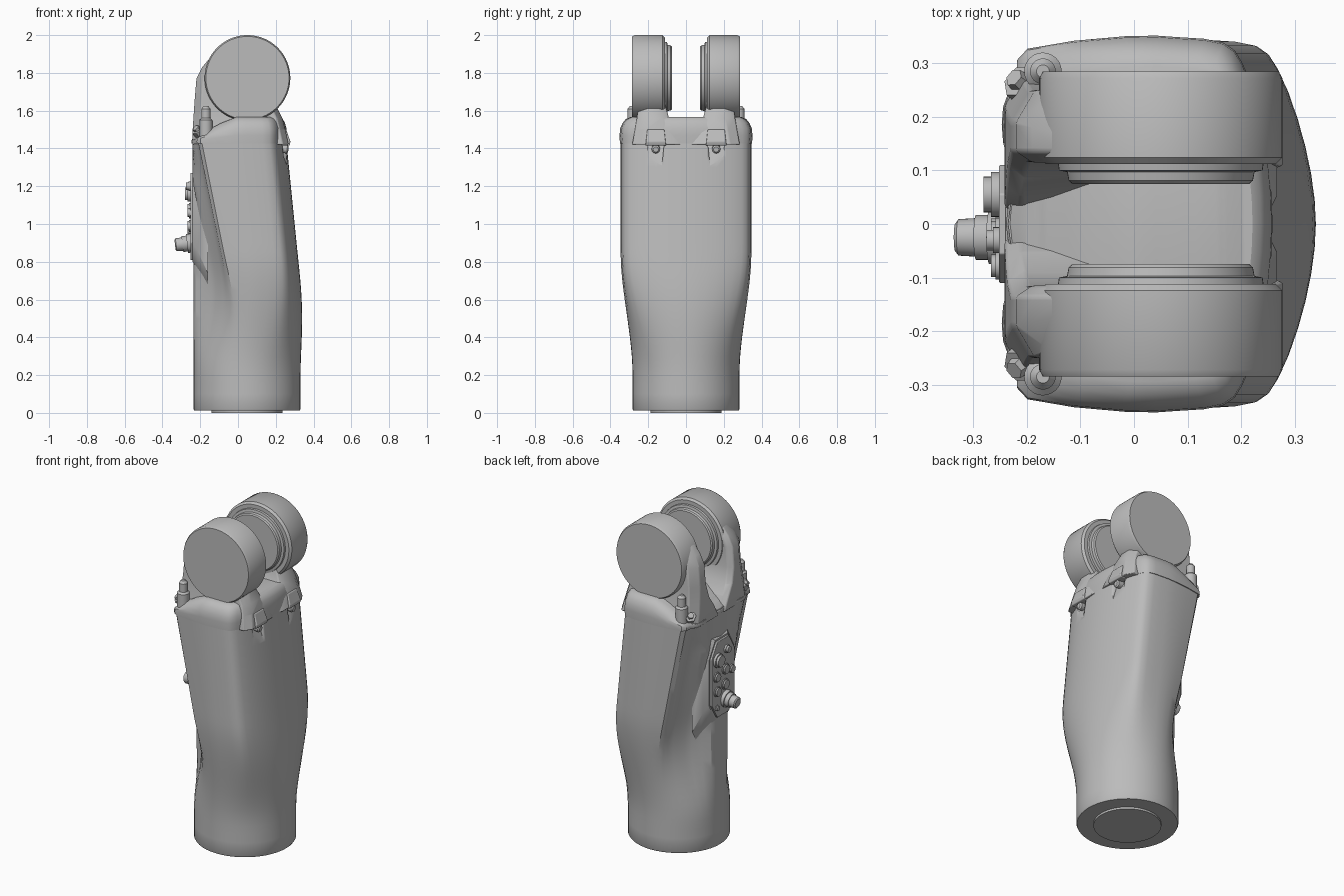
import bpy, bmesh, math
from mathutils import Vector, Matrix

old = bpy.data.objects.get("Cube")
if old:
    bpy.data.objects.remove(old, do_unlink=True)

grey = bpy.data.materials.new("plain grey")
grey.use_nodes = True
COLOUR = (0.5, 0.5, 0.5, 1)
grey.diffuse_color = COLOUR
grey.node_tree.nodes["Principled BSDF"].inputs["Base Color"].default_value = COLOUR


def finish(name, bm, bevel=0, angle=30):
    bmesh.ops.recalc_face_normals(bm, faces=bm.faces)
    me = bpy.data.meshes.new(name)
    bm.to_mesh(me)
    bm.free()
    ob = bpy.data.objects.new(name, me)
    bpy.context.collection.objects.link(ob)
    me.materials.append(grey)
    if bevel:
        mod = ob.modifiers.new("bevel", 'BEVEL')
        mod.width, mod.segments, mod.limit_method = bevel, 3, 'ANGLE'
    bpy.ops.object.select_all(action='DESELECT')
    ob.select_set(True)
    bpy.context.view_layer.objects.active = ob
    bpy.ops.object.shade_smooth_by_angle(angle=math.radians(angle))
    return ob


def loft(name, rings, bevel=0, strip=False, angle=30):
    """Skin a stack of equal rings and close both ends."""
    bm = bmesh.new()
    vs = [[bm.verts.new(p) for p in r] for r in rings]
    n = len(rings[0])
    for a, b in zip(vs, vs[1:]):
        for i in range(n):
            j = (i + 1) % n
            bm.faces.new((a[i], a[j], b[j], b[i]))
    bm.faces.new(vs[0])
    top = vs[-1]
    if strip:
        for i in range(n // 2):
            quad = [top[i], top[i + 1], top[n - i - 1], top[(n - i) % n]]
            bm.faces.new(list(dict.fromkeys(quad)))
    else:
        bm.faces.new(top)
    return finish(name, bm, bevel, angle)


def rod(name, start, direction, steps, sides=48, bevel=0):
    """Turned part: steps are (distance along axis, radius)."""
    rot = Vector(direction).to_track_quat('Z', 'Y').to_matrix()
    rings = []
    for d, r in steps:
        rings.append([Vector(start) + rot @ Vector((r * math.cos(a), r * math.sin(a), d))
                      for a in (math.tau * k / sides for k in range(sides))])
    return loft(name, rings, bevel)


# Half cross-section of the swollen upper sleeve, from -x round to +x
SLEEVE = [(-.235, 0), (-.225, .08), (-.195, .15), (-.155, .215), (-.125, .275),
          (-.105, .322), (.03, .345), (.13, .343), (.21, .333), (.245, .295),
          (.275, .21), (.293, .11), (.3, 0)]


def section(z):
    """Full outline at height z: a circle that swells into the sleeve shape."""
    u = min(1, max(0, (z - .2) / .65))
    t = u * u * (3 - 2 * u)
    half = []
    for i, (x, y) in enumerate(SLEEVE):
        a = math.pi * (1 - i / 12)
        lean = 0 if i < 2 else (-.2 if i < 6 else -.1)
        x += lean * (z - 1)
        cx, cy = .048 + .283 * math.cos(a), .283 * math.sin(a)
        half.append(Vector((cx + (x - cx) * t, cy + (y - cy) * t, z)))
    for p in half:
        p.x = max(p.x, -.24)
    ring = half + [Vector((p.x, -p.y, p.z)) for p in half[-2:0:-1]]
    n, fine = len(ring), []
    for i in range(n):
        fine.append(ring[i])
        fine.append((9 * (ring[i] + ring[(i + 1) % n]) - ring[i - 1] - ring[(i + 2) % n]) / 16)
    return fine


def scaled(ring, s, z):
    return [Vector((.03 + (p.x - .03) * s, p.y * s, z)) for p in ring]


# Sleeve with a small chamfer at its foot
base = section(.02)
rings = [scaled(base, .985, .012), base]
rings += [section(.1 + .05 * k) for k in range(28)]
sleeve = loft("sleeve", rings)

# Tapering slots cut under the bolts on the +x side
for y in (-.16, .16):
    cutter = loft("slot_cutter", [
        [(.3, y - .02, 1.2), (.4, y - .02, 1.2), (.4, y + .02, 1.2), (.3, y + .02, 1.2)],
        [(.215, y - .045, 1.43), (.4, y - .045, 1.43), (.4, y + .045, 1.43), (.215, y + .045, 1.43)]])
    cutter.hide_render = True
    bpy.context.view_layer.objects.active = sleeve
    mod = sleeve.modifiers.new("slot", 'BOOLEAN')
    mod.operation, mod.object, mod.solver = 'DIFFERENCE', cutter, 'EXACT'
    bpy.ops.object.modifier_apply(modifier=mod.name)
    bpy.data.objects.remove(cutter, do_unlink=True)

rod("foot_plate", (.048, 0, 0), (0, 0, 1), [(0, .188), (.014, .188)])

# Collar: rounded shoulders, dropping away towards -x
rim = section(1.45)
collar = []
for z, s in ((1.425, 1.012), (1.47, 1.016), (1.505, 1.008), (1.535, .97), (1.556, .92), (1.566, .85)):
    ring = scaled(rim, s, z)
    for p in ring:
        drop = min(1, max(0, (-.03 - p.x) / .2))
        p.z -= drop * .75 * (z - 1.425)
    collar.append(ring)
loft("collar", collar, strip=True)

# Fork arms: web, joint disc, stepped inner boss and bolts, one set per side
WEB = [(1.42, -.242, .268, .01, .285), (1.5, -.24, .25, .05, .27), (1.56, -.236, .235, .09, .26),
       (1.65, -.23, .19, .115, .25), (1.77, -.22, .17, .115, .25),
       (1.83, -.19, .12, .115, .24), (1.89, -.14, .06, .115, .23)]
for s, side in ((-1, "right"), (1, "left")):
    rows = []
    for z, xl, xr, yi, yo in WEB:
        rows.append([(xl + .035, s * yo, z), (xl, s * (yo - .06), z), (xl, s * (yi + .02), z),
                     (xl + .03, s * yi, z), (xr - .02, s * yi, z), (xr, s * (yi + .04), z),
                     (xr, s * (yo - .05), z), (xr - .03, s * yo, z)])
    loft(side + "_arm_web", rows, .006)
    rod(side + "_joint_disc", (.05, s * .112, 1.773), (0, s, 0),
        [(0, .215), (.012, .227), (.16, .227), (.173, .22)], 96)
    rod(side + "_joint_boss", (.05, s * .075, 1.773), (0, s, 0),
        [(0, .165), (.006, .172), (.022, .175), (.025, .19), (.06, .195)], 72)
    rod(side + "_collar_pin", (-.17, s * .285, 1.46), (0, 0, 1),
        [(0, .035), (.09, .035), (.1, .024), (.15, .024), (.165, .012)], 24)
    rod(side + "_collar_nut", (-.19, s * .245, 1.47), (-.6, s * .5, .7),
        [(0, .034), (.045, .034), (.045, .02), (.06, .018)], 6)
    # Bolt and hood on the +x side
    rod(side + "_slot_bolt", (.215, s * .16, 1.4), (1, 0, -.1),
        [(0, .022), (.045, .022), (.052, .014)], 16)
    loft(side + "_slot_hood", [
        [(.2, s * .16 - w, z), (x, s * .16 - w, z), (x, s * .16 + w, z), (.2, s * .16 + w, z)]
        for z, x, w in ((1.415, .272, .055), (1.435, .278, .052), (1.5, .255, .045))], .005)


# Connector panel on the -x side
def octagon(x, hw, z0, z1, c):
    return [(x, -hw, z0 + c), (x, -hw + c * .6, z0), (x, hw - c * .6, z0), (x, hw, z0 + c),
            (x, hw, z1 - c), (x, hw - c * .6, z1), (x, -hw + c * .6, z1), (x, -hw, z1 - c)]


loft("panel_mount", [octagon(-.16, .17, .64, 1.36, .1), octagon(-.215, .145, .76, 1.3, .1),
                     octagon(-.24, .12, .8, 1.28, .1)])
loft("panel_plate", [octagon(-.235, .11, .81, 1.27, .09), octagon(-.252, .11, .81, 1.27, .09)], .003)

# Sockets as (y, z, radius, length)
for y, z, r, length in ((.055, 1.16, .042, .036), (-.03, 1.2, .024, .03), (-.02, 1.08, .032, .022),
                        (.065, 1.06, .03, .022), (-.078, 1.06, .026, .022), (-.015, .99, .032, .022),
                        (.06, .97, .03, .022), (.06, .87, .018, .018)):
    rod("socket", (-.245, y, z), (-1, 0, 0),
        [(0, r), (length * .6, r), (length * .6, r * .8), (length, r * .8)], 24)
rod("main_plug", (-.24, -.025, .9), (-1, 0, -.12),
    [(0, .05), (.03, .05), (.03, .042), (.055, .042), (.055, .036), (.088, .034), (.094, .026)], 32)
